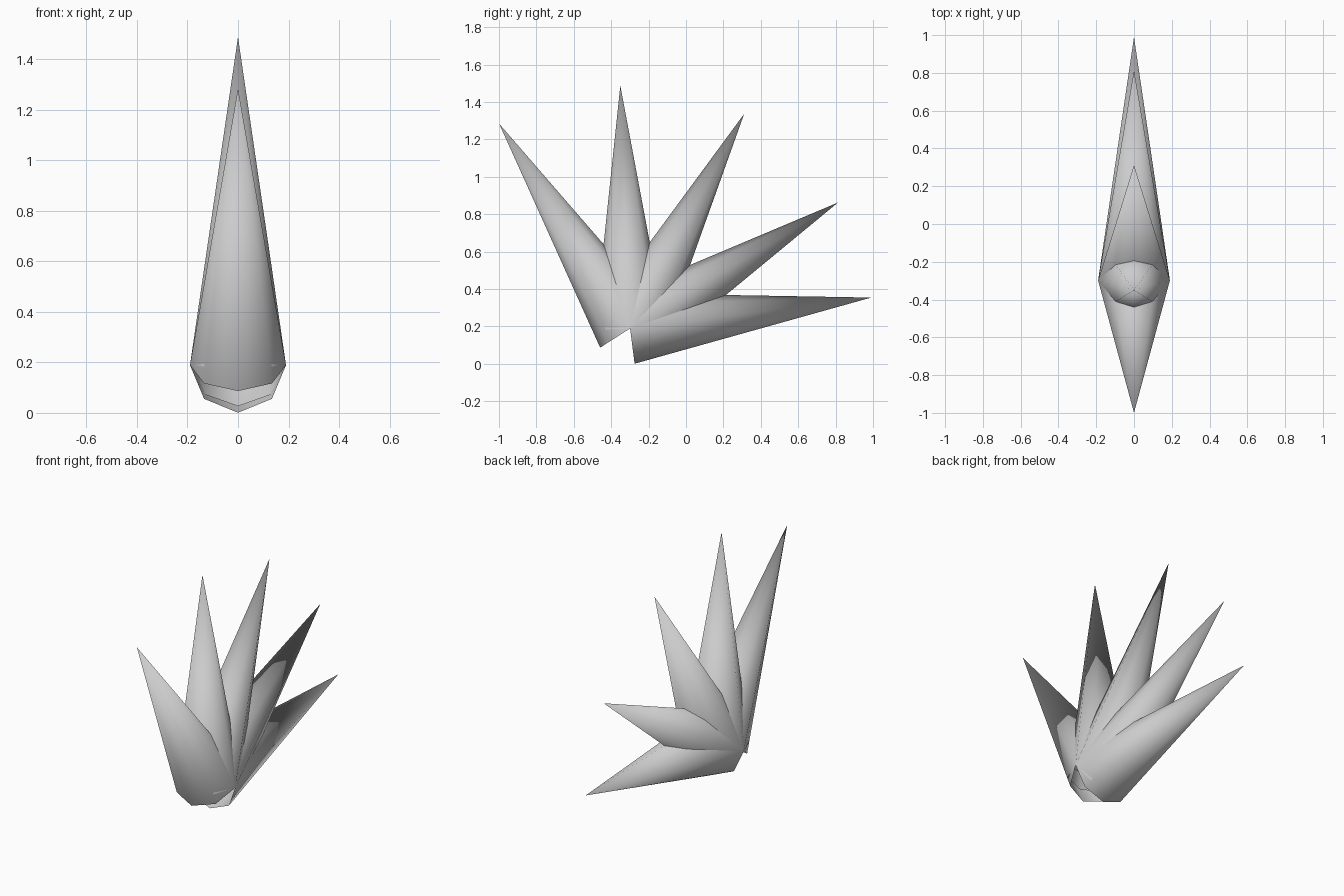
import bpy, bmesh
from math import radians
from mathutils import Matrix, Vector

if "Cube" in bpy.data.objects:
    bpy.data.objects.remove(bpy.data.objects["Cube"])

PIVOT = Vector((0, -0.299, 0.189))
LENGTH, RADIUS, SIDES = 1.3, 0.19, 8
# lean of each spike from vertical, front (-y) to back (+y)
LEANS = (-32.6, -2.3, 28.0, 58.8, 82.7)


def spike(name, lean):
    # open-based cone whose base is centred on the shared pivot
    bm = bmesh.new()
    bmesh.ops.create_cone(bm, cap_ends=False, segments=SIDES,
                          radius1=RADIUS, radius2=0, depth=LENGTH,
                          matrix=Matrix.Translation((0, 0, LENGTH / 2)))
    bmesh.ops.remove_doubles(bm, verts=bm.verts, dist=1e-4)
    bm.transform(Matrix.Translation(PIVOT) @ Matrix.Rotation(radians(-lean), 4, 'X'))
    for f in bm.faces:
        f.smooth = True
    mesh = bpy.data.meshes.new(name)
    bm.to_mesh(mesh)
    bm.free()
    bpy.context.collection.objects.link(bpy.data.objects.new(name, mesh))


# fan of spikes
for i, lean in enumerate(LEANS, 1):
    spike(f"spike_{i}", lean)
